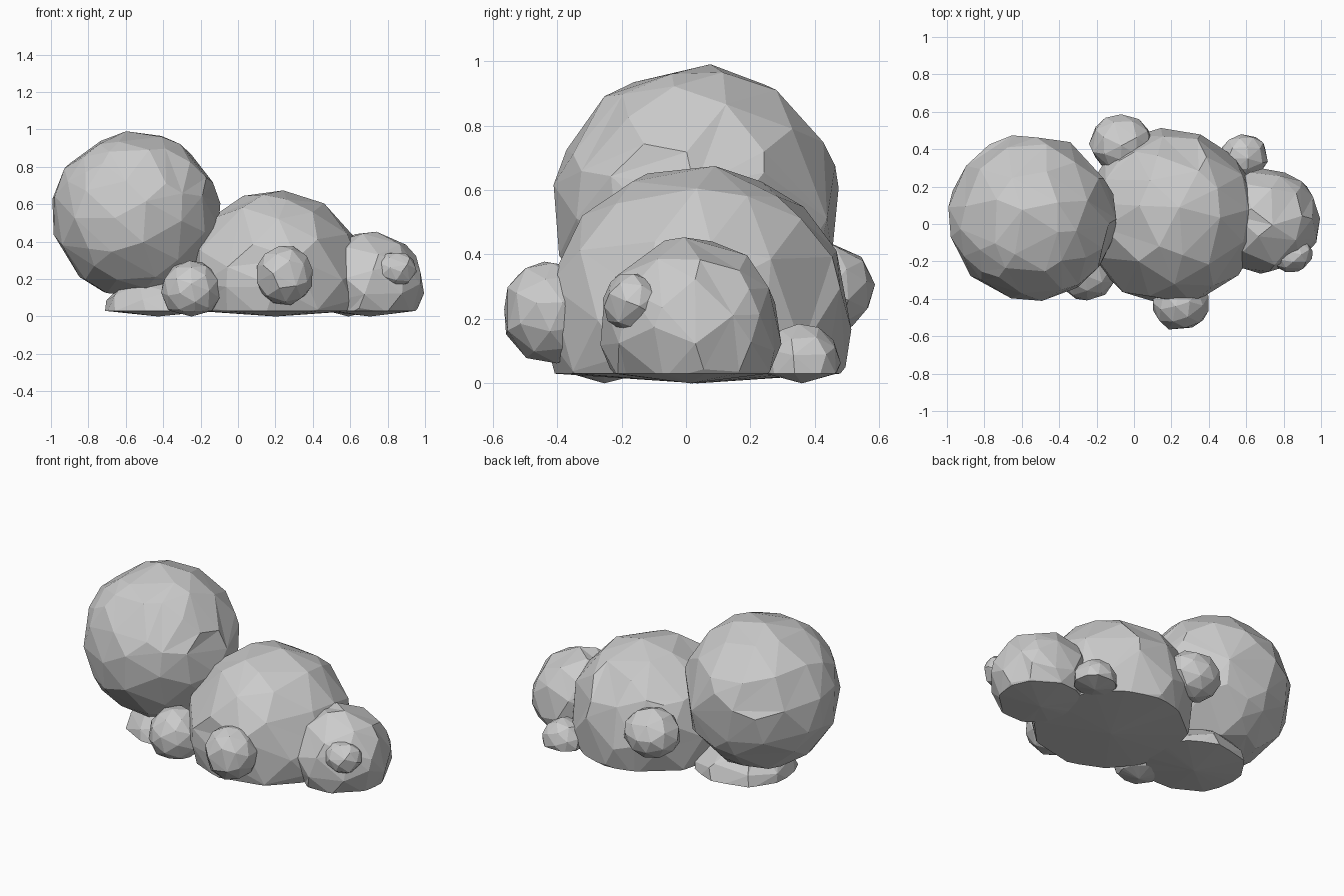
import bpy, bmesh, random
from mathutils import Vector, Euler

if "Cube" in bpy.data.objects:
    bpy.data.objects.remove(bpy.data.objects["Cube"])

random.seed(7)
FLOOR = 0.03


def puff(name, centre, size, detail=3, ratio=0.5):
    """Faceted ball with irregular triangles, cut by the shallow underside."""
    bm = bmesh.new()
    bmesh.ops.create_icosphere(bm, subdivisions=detail, radius=1)
    for v in bm.verts:
        v.co += Vector([random.uniform(-0.05, 0.05) for _ in range(3)])
    mesh = bpy.data.meshes.new(name)
    bm.to_mesh(mesh)
    bm.free()
    ob = bpy.data.objects.new(name, mesh)
    bpy.context.collection.objects.link(ob)

    # Thin the triangles out
    bpy.context.view_layer.objects.active = ob
    mod = ob.modifiers.new("thin", 'DECIMATE')
    mod.ratio = ratio
    bpy.ops.object.modifier_apply(modifier=mod.name)

    # Return points to the ball, turn, size and place it
    bm = bmesh.new()
    bm.from_mesh(ob.data)
    turn = Euler([random.uniform(0, 6) for _ in range(3)]).to_matrix()
    for v in bm.verts:
        p = turn @ v.co.normalized() * random.uniform(1.0, 1.025)
        v.co = Vector(centre) + Vector([a * b for a, b in zip(p, size)])

    # Cut the underside and bulge its middle down to the ground
    if min(v.co.z for v in bm.verts) < FLOOR:
        cut = bmesh.ops.bisect_plane(
            bm, geom=bm.verts[:] + bm.edges[:] + bm.faces[:],
            plane_co=(0, 0, FLOOR), plane_no=(0, 0, 1), clear_inner=True)
        rim = [e for e in cut["geom_cut"] if isinstance(e, bmesh.types.BMEdge)]
        cap = bmesh.ops.contextual_create(bm, geom=rim)["faces"]
        poked = bmesh.ops.poke(bm, faces=cap)
        for v in poked["verts"]:
            v.co.z = 0.0
    bmesh.ops.recalc_face_normals(bm, faces=bm.faces[:])
    bm.to_mesh(ob.data)
    bm.free()
    return ob


# Three main puffs
puff("large_puff", (-0.547, 0.035, 0.545), (0.449, 0.445, 0.445), 3, 0.5)
puff("middle_puff", (0.20, 0.035, 0.20), (0.47, 0.475, 0.475), 3, 0.45)
puff("end_puff", (0.705, 0.015, 0.17), (0.288, 0.28, 0.283), 3, 0.35)

# Low puff beneath the large one
puff("base_puff", (-0.43, 0.02, 0.0), (0.30, 0.29, 0.24), 3, 0.3)

# Small puffs around the sides
puff("front_puff", (0.25, -0.42, 0.22), (0.155, 0.155, 0.16), 2, 0.9)
puff("front_left_puff", (-0.25, -0.25, 0.14), (0.16, 0.16, 0.16), 2, 0.9)
puff("end_small_puff", (0.84, -0.16, 0.25), (0.115, 0.10, 0.10), 2, 0.8)
puff("back_puff", (-0.07, 0.43, 0.30), (0.17, 0.155, 0.145), 2, 0.9)
puff("back_right_puff", (0.59, 0.36, 0.06), (0.13, 0.12, 0.125), 2, 0.9)
